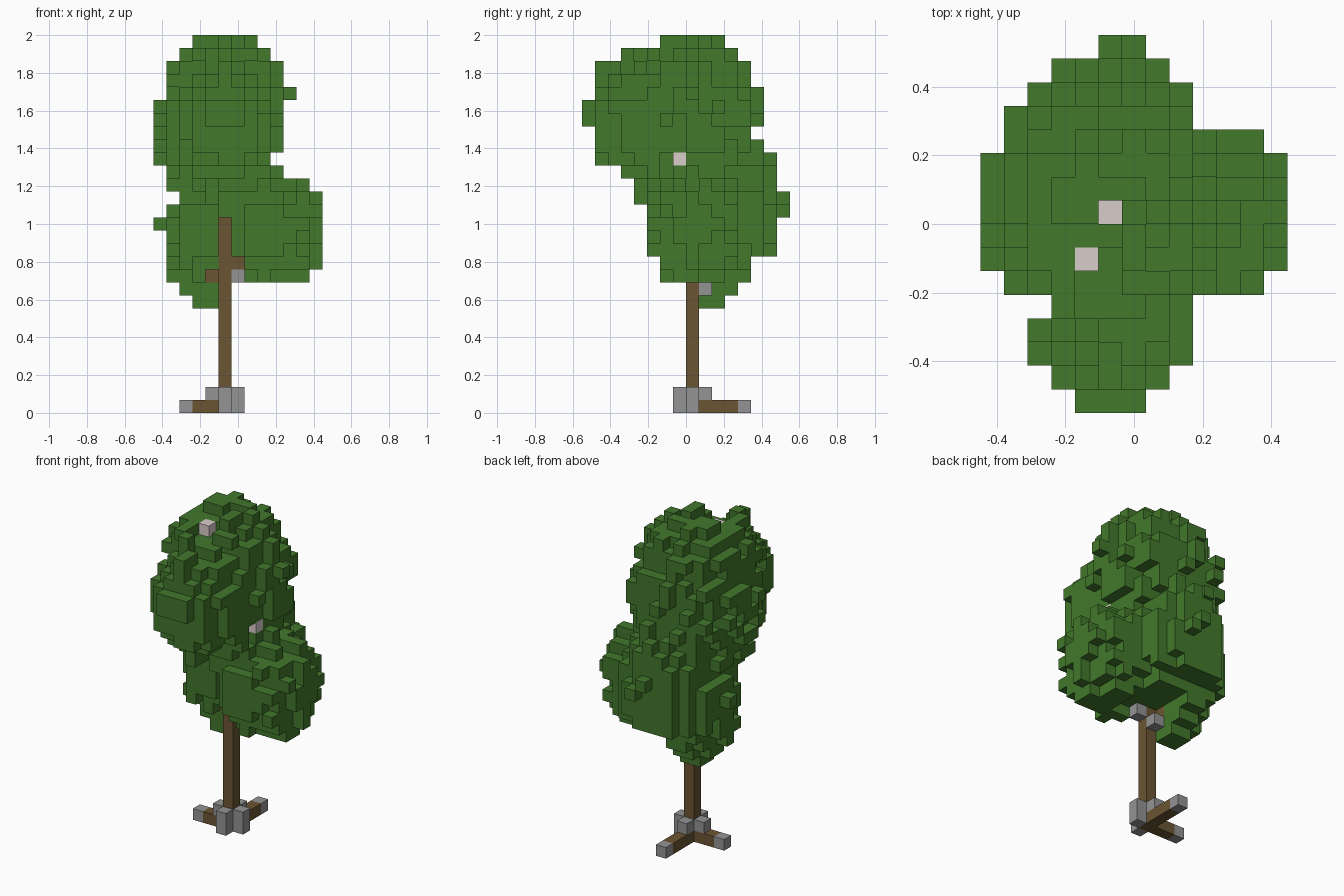
import bpy
import bmesh
import random
from mathutils import Vector

random.seed(7)
cube = bpy.data.objects.get("Cube")
if cube:
    bpy.data.objects.remove(cube, do_unlink=True)

NX, NY, NZ = 13, 16, 29
CELL = 2 / NZ


def material(name, rgb):
    mat = bpy.data.materials.new(name)
    mat.use_nodes = True
    mat.diffuse_color = (*rgb, 1)
    mat.node_tree.nodes["Principled BSDF"].inputs["Base Color"].default_value = (*rgb, 1)
    return mat


leaf_green = material("leaf_green", (0.054, 0.188, 0.025))
bark_brown = material("bark_brown", (0.145, 0.09, 0.033))
stone_grey = material("stone_grey", (0.295, 0.295, 0.295))
pale_wood = material("pale_wood", (0.69, 0.61, 0.6))

# Crown outlines, as first and last cell of each row, from the lowest row up
BASE = 8
FRONT = [(3, 4), (2, 4), (1, 11), (1, 12), (1, 12), (1, 12), (0, 12), (1, 12),
         (2, 12), (1, 11), (1, 9), (0, 8), (0, 9), (0, 9), (0, 9), (0, 9),
         (1, 10), (1, 9), (1, 9), (2, 8), (3, 7)]
SIDE = [(9, 10), (9, 11), (6, 12), (6, 12), (5, 14), (5, 14), (5, 14), (5, 15),
        (4, 15), (4, 14), (3, 14), (1, 14), (1, 13), (1, 12), (0, 13), (0, 13),
        (1, 13), (1, 12), (1, 12), (3, 11), (6, 10)]
PLAN = [(4, 6), (3, 7), (2, 8), (2, 8), (3, 8), (1, 11), (0, 12), (0, 12),
        (0, 12), (0, 12), (0, 12), (1, 11), (1, 8), (2, 8), (3, 7), (5, 6)]

# Leaf clumps: centre and radii in cells
CLUMPS = [
    ((5, 8.5, 22), (5, 5.2, 7)),            # main top
    ((5.5, 4.4, 22), (3.5, 4.4, 4.4)),      # upper front
    ((4.5, 3.6, 26.2), (1, 0.9, 1.7)),      # front crest
    ((5.2, 11.2, 15), (4.3, 4.6, 5)),       # lower back
    ((9, 8.5, 14), (4.2, 3.8, 4.2)),        # lower left side
    ((4, 10, 13.7), (3.2, 3.3, 4.2)),       # lower right side
    ((4, 10.4, 10), (2, 1.7, 2.2)),         # hanging tip
]

# Wood and stone cells
trunk = {(5, 8, k) for k in range(15)}
branches = {(4, 9, 10), (6, 8, 11)}
roots = {(4, 8, 0), (3, 8, 0)} | {(5, j, 0) for j in range(9, 12)}
base_stones = {(5, 7, 0), (5, 7, 1), (6, 8, 0), (6, 8, 1), (4, 8, 1), (5, 9, 1),
               (2, 8, 0), (5, 12, 0)}
branch_stones = {(6, 8, 10), (5, 9, 9)}
top_tips = {(5, 8, 26), (4, 6, 27)}
branch_tips = top_tips | {(8, 7, 19)}
solid = trunk | branches | roots | base_stones | branch_stones | branch_tips


def field(cell):
    """Distance to the nearest clump, 1 on its surface."""
    return min(sum((abs(p + 0.5 - c) / r) ** 2.1 for p, c, r in zip(cell, centre, radii))
               for centre, radii in CLUMPS)


def allowed(cell):
    i, j, k = cell
    inside = (FRONT[k - BASE][0] <= i <= FRONT[k - BASE][1]
              and SIDE[k - BASE][0] <= j <= SIDE[k - BASE][1]
              and PLAN[j][0] <= i <= PLAN[j][1])
    # Cleft in front of the trunk, and clear space around the branch stones
    cleft = (j < 8 and (i == 5 and k < 15 or i in (4, 6) and k < 12)
             or j < 6 and i in (4, 6) and k < 15 or (i, j, k) == (4, 8, 10))
    under = k == 10 and 5 <= i <= 8 and j >= 8
    # Openings around the branch tips
    over_tip = any((i, j) == t[:2] and k > t[2] for t in top_tips)
    pit = k == 28 and 3 <= i <= 5 and 5 <= j <= 7 or k == 27 and i in (4, 5) and 4 <= j <= 6
    beside_tip = 18 <= k <= 21 and i == 9 and j <= 7 or k in (18, 19) and i == 8 and j == 6
    return inside and not (cleft or under or over_tip or pit or beside_tip or cell in solid)


# Grow the rough crown from the clumps
space = [(i, j, k) for i in range(NX) for j in range(NY) for k in range(BASE, NZ)]
space = [cell for cell in space if allowed(cell)]
value = {cell: field(cell) for cell in space}
leaves = {cell for cell in space if value[cell] < 0.98 + random.uniform(-0.23, 0.23)}

# Complete the outline along each axis
for axis in range(3):
    def line(cell):
        return cell[:axis] + cell[axis + 1:]
    covered = {line(cell) for cell in leaves | solid}
    nearest = {}
    for cell in space:
        key = line(cell)
        if key not in covered and (key not in nearest or value[cell] < value[nearest[key]]):
            nearest[key] = cell
    leaves |= set(nearest.values())

# Attach any floating leaf block inward to the crown
for cell in sorted(leaves):
    near = [tuple(c + s * (a == n) for n, c in enumerate(cell))
            for a in range(3) for s in (-1, 1)]
    if not any(n in leaves or n in solid for n in near):
        options = [n for n in near if n in value]
        if options:
            leaves.add(min(options, key=value.get))

occupied = leaves | solid


def block_part(name, cells, mat):
    """Build the exposed block faces of a set of cells."""
    bm = bmesh.new()
    for cell in sorted(cells):
        centre = Vector(cell) + Vector((0.5, 0.5, 0.5)) - Vector((NX / 2, NY / 2, 0))
        for axis in range(3):
            for sign in (-1, 1):
                step = Vector([sign * (axis == n) for n in range(3)])
                if tuple(int(c + s) for c, s in zip(cell, step)) in occupied:
                    continue
                u = Vector([float((axis + 1) % 3 == n) for n in range(3)])
                v = step.cross(u)
                corners = [(-1, -1), (1, -1), (1, 1), (-1, 1)]
                bm.faces.new([bm.verts.new((centre + (step + u * a + v * b) / 2) * CELL)
                              for a, b in corners])
    bmesh.ops.remove_doubles(bm, verts=bm.verts, dist=CELL / 100)
    mesh = bpy.data.meshes.new(name)
    bm.to_mesh(mesh)
    bm.free()
    mesh.materials.append(mat)
    bpy.context.collection.objects.link(bpy.data.objects.new(name, mesh))


block_part("leaf_crown", leaves, leaf_green)
block_part("trunk", trunk, bark_brown)
block_part("branches", branches, bark_brown)
block_part("roots", roots, bark_brown)
block_part("base_stones", base_stones, stone_grey)
block_part("branch_stones", branch_stones, stone_grey)
block_part("branch_tips", branch_tips, pale_wood)
